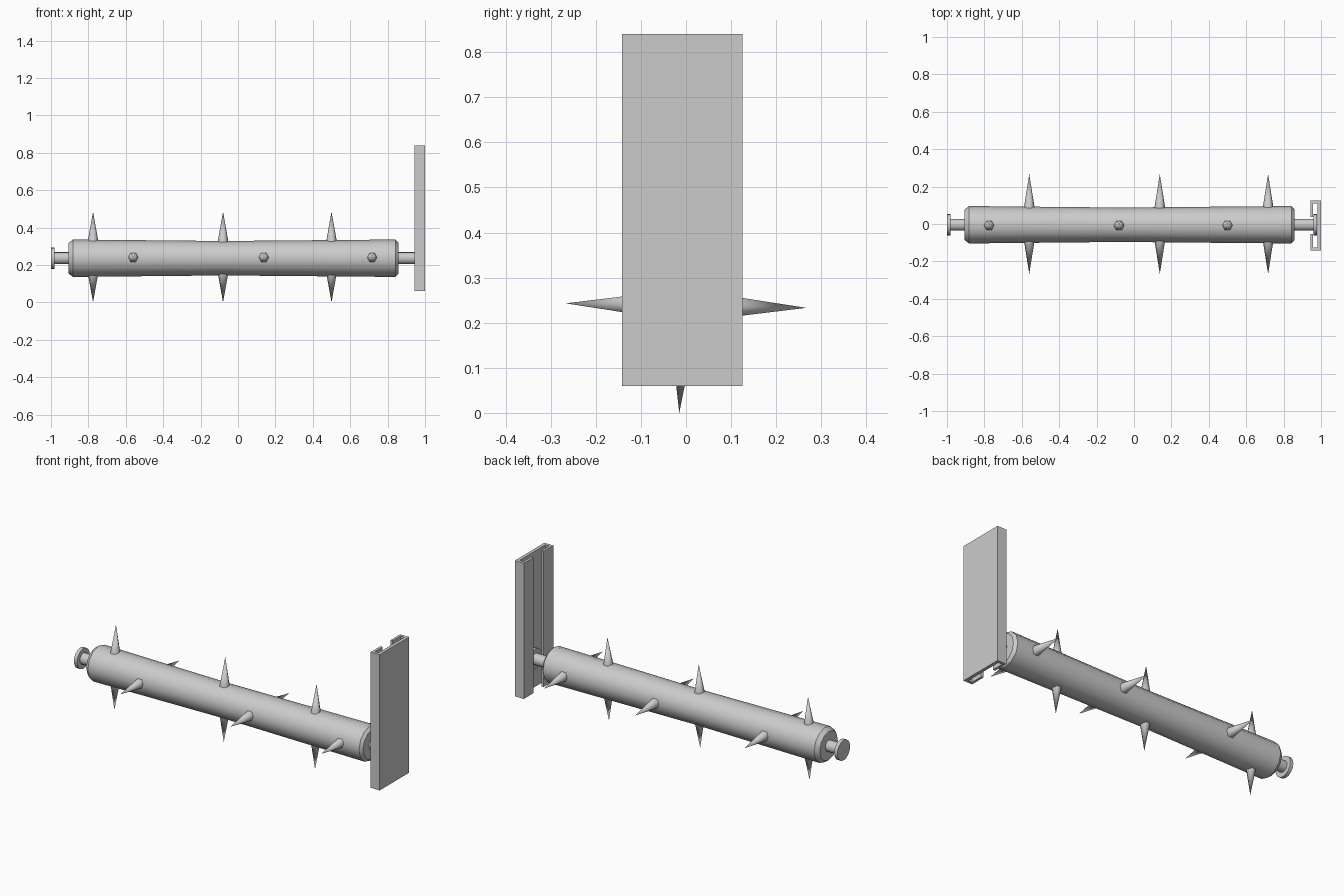
import bpy, bmesh, math
from mathutils import Vector

if "Cube" in bpy.data.objects:
    bpy.data.objects.remove(bpy.data.objects["Cube"])

CY, CZ = -0.004, 0.236   # roller axis


def make_object(name, bm, angle=None):
    bmesh.ops.recalc_face_normals(bm, faces=bm.faces)
    me = bpy.data.meshes.new(name)
    bm.to_mesh(me)
    bm.free()
    ob = bpy.data.objects.new(name, me)
    bpy.context.collection.objects.link(ob)
    if angle:
        bpy.ops.object.select_all(action='DESELECT')
        ob.select_set(True)
        bpy.context.view_layer.objects.active = ob
        bpy.ops.object.shade_smooth_by_angle(angle=math.radians(angle))
    return ob


def lathe_x(name, profile, sides, angle):
    """Capped solid turned around the roller axis; profile is (x, radius)."""
    bm = bmesh.new()
    rings = []
    for x, r in profile:
        rings.append([bm.verts.new((x, CY + r * math.cos(a), CZ + r * math.sin(a)))
                      for a in (2 * math.pi * i / sides for i in range(sides))])
    for r0, r1 in zip(rings, rings[1:]):
        for i in range(sides):
            j = (i + 1) % sides
            bm.faces.new((r0[i], r0[j], r1[j], r1[i]))
    bm.faces.new(rings[0])
    bm.faces.new(rings[-1])
    return make_object(name, bm, angle)


def spike(name, base, tip, radius=0.029, sides=6):
    base, tip = Vector(base), Vector(tip)
    d = (tip - base).normalized()
    u = Vector((1, 0, 0))
    v = d.cross(u).normalized()
    bm = bmesh.new()
    ring = [bm.verts.new(base + radius * (u * math.cos(a) + v * math.sin(a)))
            for a in (2 * math.pi * i / sides for i in range(sides))]
    top = bm.verts.new(tip)
    for i in range(sides):
        bm.faces.new((ring[i], ring[(i + 1) % sides], top))
    bm.faces.new(ring)
    return make_object(name, bm, 65)


# Slightly waisted log with chamfered ends
lathe_x("log", [(-0.905, 0.082), (-0.882, 0.1), (-0.08, 0.092),
                (0.842, 0.1), (0.857, 0.084)], 12, 32)

# Axle with a flange disc at each end
lathe_x("axle", [(-1.0, 0.058), (-0.98, 0.058), (-0.98, 0.032),
                 (0.96, 0.032), (0.96, 0.058), (0.979, 0.058)], 16, 32)

# Three rings of vertical and horizontal spikes
for n, x in enumerate((-0.775, -0.08, 0.5)):
    for s, side in ((1, "top"), (-1, "bottom")):
        spike(f"spike_{side}_{n + 1}", (x, -0.008, 0.242 + s * 0.08),
              (x, -0.008 + s * 0.007, 0.2425 + s * 0.2425))
for n, x in enumerate((-0.56, 0.138, 0.717)):
    for s, side in ((1, "back"), (-1, "front")):
        spike(f"spike_{side}_{n + 1}", (x, s * 0.085, 0.238 - s * 0.002),
              (x, s * 0.267, 0.238 - s * 0.005))

# Upright C-channel rail, open towards the log
half = [(1.0, 0.1335), (0.943, 0.1335), (0.943, 0.046), (0.957, 0.046),
        (0.957, 0.117), (0.981, 0.117)]
section = half + [(x, -y) for x, y in reversed(half)]
bm = bmesh.new()
face = bm.faces.new([bm.verts.new((x, y - 0.008, 0.06)) for x, y in section])
ext = bmesh.ops.extrude_face_region(bm, geom=[face], use_keep_orig=True)
bmesh.ops.translate(bm, vec=(0, 0, 0.78),
                    verts=[g for g in ext["geom"] if isinstance(g, bmesh.types.BMVert)])
make_object("guide_rail", bm)
